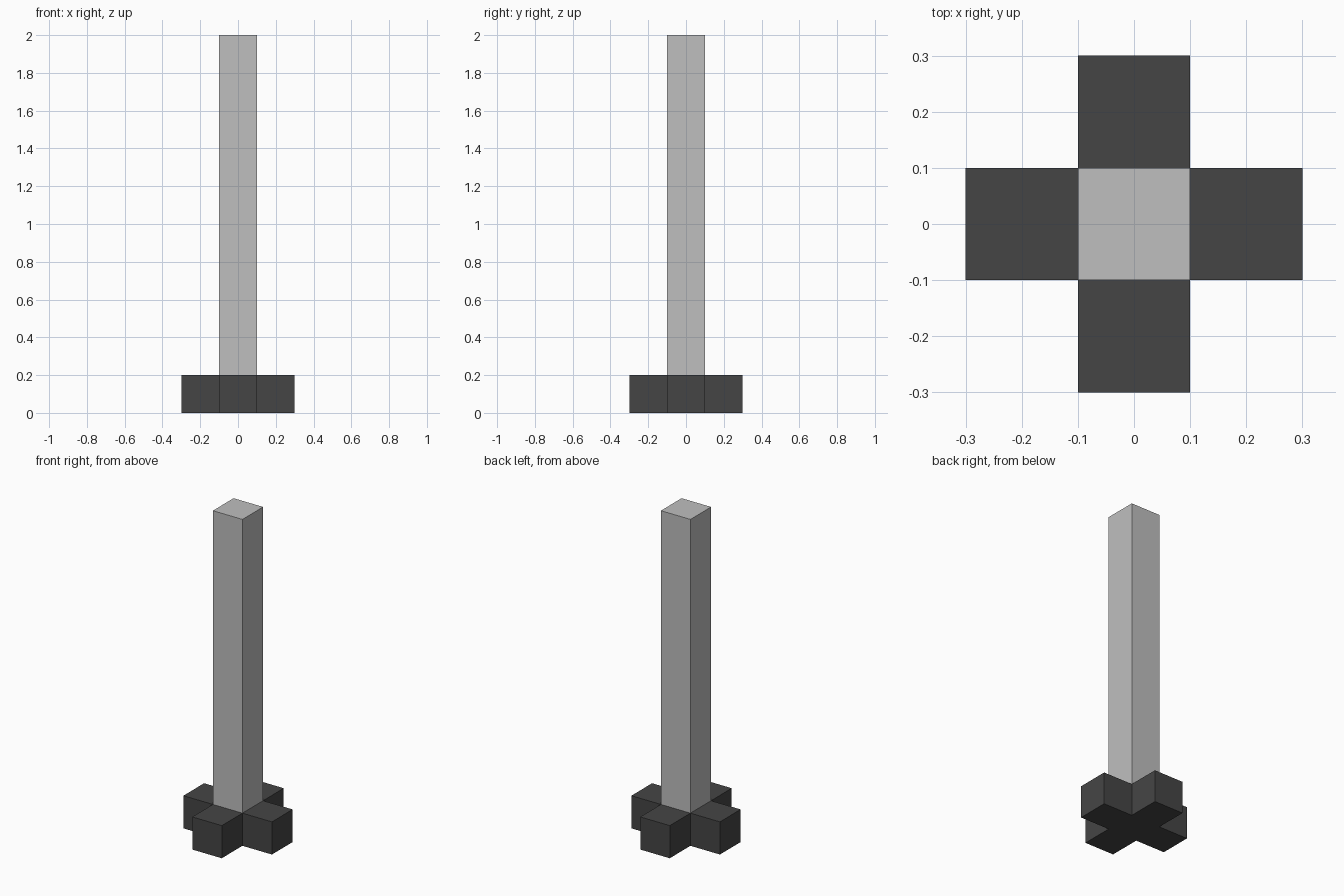
import bpy
import bmesh

cube = bpy.data.objects.get("Cube")
if cube:
    bpy.data.objects.remove(cube, do_unlink=True)

HALF = 0.1    # half width of the post and of each foot
REACH = 0.3   # distance from the centre to the end of a foot
BASE_H = 0.2
TOP = 2.0


def make_material(name, value):
    mat = bpy.data.materials.new(name)
    mat.use_nodes = True
    colour = (value, value, value, 1.0)
    mat.diffuse_color = colour
    mat.node_tree.nodes["Principled BSDF"].inputs["Base Color"].default_value = colour
    return mat


def make_prism(name, outline, z0, z1, mat):
    """Extrude a flat outline straight up from z0 to z1."""
    bm = bmesh.new()
    face = bm.faces.new([bm.verts.new((x, y, z0)) for x, y in outline])
    result = bmesh.ops.extrude_face_region(bm, geom=[face], use_keep_orig=True)
    top = [g for g in result["geom"] if isinstance(g, bmesh.types.BMVert)]
    bmesh.ops.translate(bm, verts=top, vec=(0, 0, z1 - z0))
    bmesh.ops.recalc_face_normals(bm, faces=bm.faces)
    mesh = bpy.data.meshes.new(name)
    bm.to_mesh(mesh)
    bm.free()
    mesh.materials.append(mat)
    obj = bpy.data.objects.new(name, mesh)
    bpy.context.collection.objects.link(obj)
    return obj


dark_grey = make_material("dark_grey", 0.06)
light_grey = make_material("light_grey", 0.52)

# Cross-shaped base: one foot outline turned through four quarter turns
cross = []
x_axis, y_axis = (1, 0), (0, 1)
for _ in range(4):
    for u, v in ((REACH, -HALF), (REACH, HALF), (HALF, HALF)):
        cross.append((u * x_axis[0] + v * y_axis[0], u * x_axis[1] + v * y_axis[1]))
    x_axis, y_axis = y_axis, (-x_axis[0], -x_axis[1])
make_prism("cross_base", cross, 0.0, BASE_H, dark_grey)

# Square post standing on the base
square = [(HALF, -HALF), (HALF, HALF), (-HALF, HALF), (-HALF, -HALF)]
make_prism("post", square, BASE_H, TOP, light_grey)
